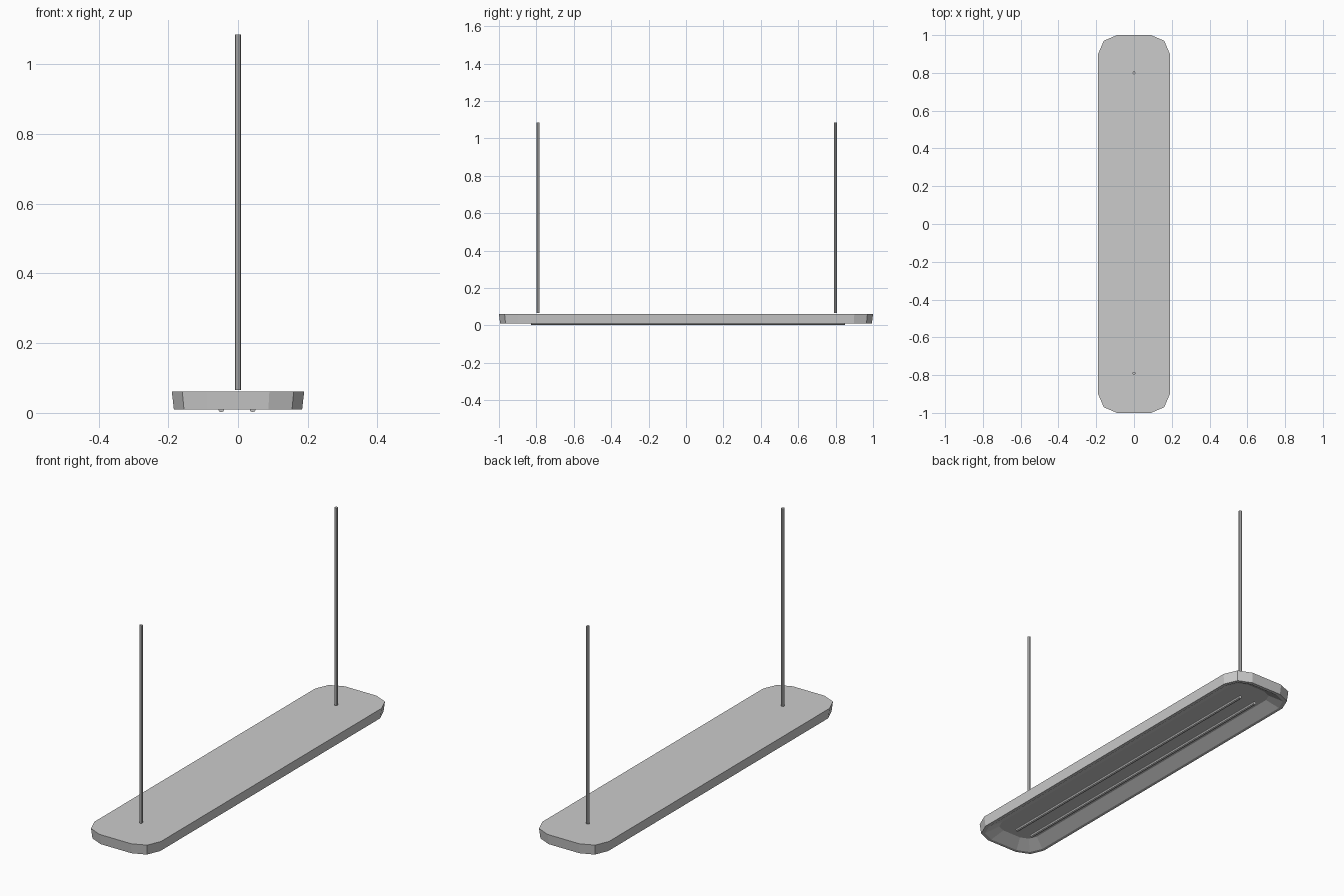
import bpy, bmesh
from math import radians
from mathutils import Matrix

if "Cube" in bpy.data.objects:
    bpy.data.objects.remove(bpy.data.objects["Cube"])


def outline(inset):
    # rounded-end rectangle with two-step corners, moved inward by inset
    hx, hy = 0.19 - inset, 1.0 - inset
    k = hx / 0.19
    q = [(hx, hy - 0.1 * k), (hx - 0.03 * k, hy - 0.03 * k), (hx - 0.1 * k, hy)]
    return (q + [(-x, y) for x, y in reversed(q)]
            + [(-x, -y) for x, y in q] + [(x, -y) for x, y in reversed(q)])


def finish(name, bm):
    bmesh.ops.recalc_face_normals(bm, faces=bm.faces)
    me = bpy.data.meshes.new(name)
    bm.to_mesh(me)
    bm.free()
    ob = bpy.data.objects.new(name, me)
    bpy.context.collection.objects.link(ob)
    return ob


def cylinder(name, loc, radius, length, sides, lengthwise=False):
    bm = bmesh.new()
    m = Matrix.Translation(loc)
    if lengthwise:
        m = m @ Matrix.Rotation(radians(90), 4, 'X')
    bmesh.ops.create_cone(bm, cap_ends=True, segments=sides, radius1=radius,
                          radius2=radius, depth=length, matrix=m)
    return finish(name, bm)


# Housing: flat top, tapered wall, rim and sloped recess underneath
bm = bmesh.new()
rings = []
for inset, z in [(0, 0.062), (0.006, 0.01), (0.022, 0.01), (0.08, 0.045)]:
    rings.append([bm.verts.new((x, y, z)) for x, y in outline(inset)])
for a, b in zip(rings, rings[1:]):
    for i in range(len(a)):
        j = (i + 1) % len(a)
        bm.faces.new((a[i], a[j], b[j], b[i]))
bm.faces.new(rings[0])
bm.faces.new(rings[-1])
finish("lamp_housing", bm)

# Two light tubes in the recess
for side, x in (("left", -0.048), ("right", 0.042)):
    cylinder(f"light_tube_{side}", (x, 0.01, 0.011), 0.009, 1.68, 8, True)

# Two hanging rods
for end, y in (("front", -0.79), ("back", 0.80)):
    cylinder(f"hanging_rod_{end}", (0, y, 0.576), 0.008, 1.02, 8)
